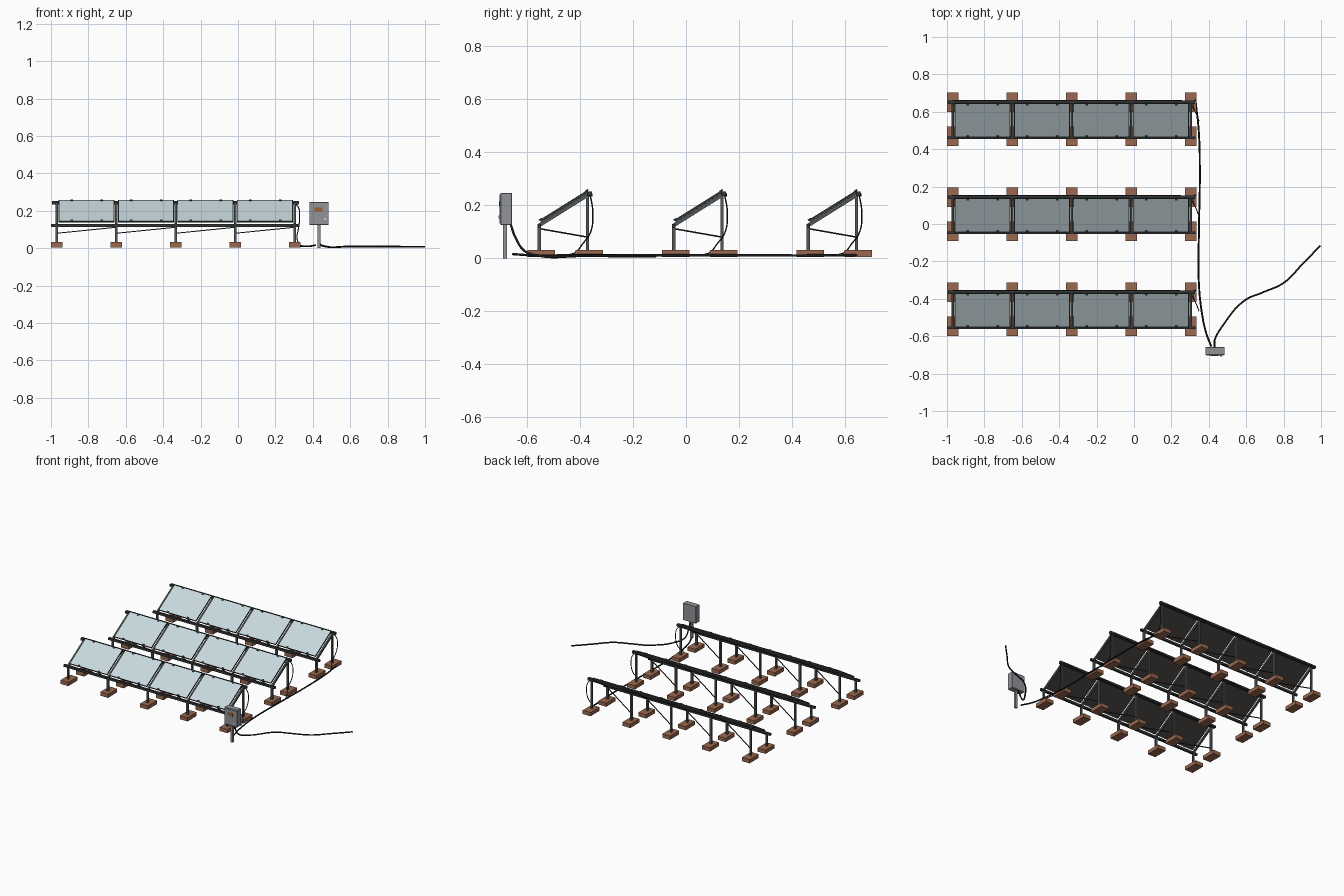
import bpy, bmesh, math
from mathutils import Vector, Matrix

if "Cube" in bpy.data.objects:
    bpy.data.objects.remove(bpy.data.objects["Cube"], do_unlink=True)


def material(name, rgb):
    """Flat material from an sRGB colour in 0-255."""
    col = [(c / 255 / 12.92) if c < 11 else ((c / 255 + 0.055) / 1.055) ** 2.4 for c in rgb] + [1]
    m = bpy.data.materials.new(name)
    m.use_nodes = True
    m.diffuse_color = col
    m.node_tree.nodes["Principled BSDF"].inputs["Base Color"].default_value = col
    return m


GLASS = material("pale glass", (200, 217, 222))
BACK = material("panel backing", (68, 65, 62))
DARK = material("dark frame", (52, 54, 55))
STEEL = material("steel", (84, 87, 88))
CLAY = material("brown footing", (155, 104, 78))
GREY = material("cabinet grey", (145, 148, 153))
BLACK = material("black cable", (28, 28, 29))
ORANGE = material("orange plate", (160, 95, 55))


def finish(bm, name, mats):
    bmesh.ops.recalc_face_normals(bm, faces=bm.faces)
    me = bpy.data.meshes.new(name)
    bm.to_mesh(me)
    bm.free()
    for m in mats:
        me.materials.append(m)
    ob = bpy.data.objects.new(name, me)
    bpy.context.collection.objects.link(ob)
    return ob


def add_box(bm, centre, size, rot=Matrix()):
    mat = Matrix.Translation(centre) @ rot @ Matrix.Diagonal((*size, 1))
    return bmesh.ops.create_cube(bm, size=1, matrix=mat)["verts"]


def add_bar(bm, a, b, w, h):
    """Rectangular bar running from a to b."""
    a, b = Vector(a), Vector(b)
    rot = (b - a).to_track_quat("Y", "Z").to_matrix().to_4x4()
    add_box(bm, (a + b) / 2, (w, (b - a).length, h), rot)


def cable(name, pts, radius):
    cu = bpy.data.curves.new(name, "CURVE")
    cu.dimensions = "3D"
    cu.bevel_depth = radius
    cu.bevel_resolution = 1
    cu.resolution_u = 8
    cu.use_fill_caps = True
    sp = cu.splines.new("BEZIER")
    sp.bezier_points.add(len(pts) - 1)
    for bp, p in zip(sp.bezier_points, pts):
        bp.co = p
        bp.handle_left_type = bp.handle_right_type = "AUTO"
    cu.materials.append(BLACK)
    ob = bpy.data.objects.new(name, cu)
    bpy.context.collection.objects.link(ob)


PITCH = 0.318
COLUMNS = [-0.969 + PITCH * i for i in range(5)]
ROWS = [-0.456, 0.052, 0.56]
FRONT, REAR = -0.098, 0.084
SLOPE = math.atan2(0.118, 0.189)
TILT = Matrix.Rotation(SLOPE, 4, "X")
NORMAL = TILT @ Vector((0, 0, 1))


def on_slope(x, y, c, lift=0):
    """Point above the tilted panel plane of the row centred at y = c."""
    return Vector((x, c + y, 0.139 + (y + 0.098) * math.tan(SLOPE))) + NORMAL * lift


def build_row(c, label):
    # Footings
    bm = bmesh.new()
    for x in COLUMNS:
        for y in (-0.09, 0.09):
            add_box(bm, (x, c + y, 0.0185), (0.062, 0.104, 0.027))
    finish(bm, label + "_footings", [CLAY])

    # Posts and slanted braces
    bm = bmesh.new()
    for i, x in enumerate(COLUMNS):
        add_bar(bm, (x, c + FRONT, 0.03), (x, c + FRONT, 0.125), 0.013, 0.013)
        add_bar(bm, (x, c + REAR, 0.03), (x, c + REAR, 0.24), 0.013, 0.013)
        add_bar(bm, on_slope(x, -0.104, c, -0.012), on_slope(x, 0.09, c, -0.012), 0.012, 0.014)
    finish(bm, label + "_posts_and_rafters", [STEEL])

    bm = bmesh.new()
    for a, b in zip(COLUMNS, COLUMNS[1:]):
        add_bar(bm, (a, c + REAR, 0.08), (b, c + FRONT, 0.112), 0.005, 0.005)
    finish(bm, label + "_braces", [DARK])

    # Long rails
    bm = bmesh.new()
    add_box(bm, (-0.335, c + FRONT, 0.122), (1.33, 0.014, 0.016))
    add_box(bm, (-0.335, c + 0.091, 0.244), (1.32, 0.018, 0.018))
    finish(bm, label + "_rails", [DARK])

    # Panels: glass inset in a dark frame, with a backing below
    bm = bmesh.new()
    y0, y1 = -0.094, 0.086
    length = (y1 - y0) / math.cos(SLOPE)
    for x in COLUMNS[:-1]:
        xc = x + PITCH / 2
        verts = add_box(bm, on_slope(xc, (y0 + y1) / 2, c, 0), (0.298, length, 0.009), TILT)
        faces = {f for v in verts for f in v.link_faces}
        for f in faces:
            f.normal_update()
            f.material_index = 1
        top = max(faces, key=lambda f: f.normal.dot(NORMAL))
        under = min(faces, key=lambda f: f.normal.dot(NORMAL))
        under.material_index = 2
        bmesh.ops.inset_region(bm, faces=[top], thickness=0.005, depth=-0.001)
        top.material_index = 0
    finish(bm, label + "_panels", [GLASS, DARK, BACK])

    # Clips along the panel edges
    bm = bmesh.new()
    for x in COLUMNS[:-1]:
        for dx in (0.08, 0.24):
            for y in (y0 + 0.003, y1 - 0.003):
                add_box(bm, on_slope(x + dx, y, c, 0.004), (0.014, 0.014, 0.006), TILT)
    finish(bm, label + "_clips", [DARK])

    # Wiring along the back and down to the ground
    back = [(x + dx, c + 0.1, z) for x in COLUMNS[:-1] for dx, z in ((0, 0.243), (0.16, 0.236))]
    cable(label + "_back_cable", back + [(0.3, c + 0.098, 0.245)], 0.003)
    cable(label + "_drop_cable", [
        (0.295, c + 0.09, 0.245), (0.322, c + 0.098, 0.22), (0.33, c + 0.104, 0.17),
        (0.322, c + 0.096, 0.1), (0.315, c + 0.066, 0.055), (0.33, c + 0.035, 0.02),
        (0.348, c - 0.01, 0.012)], 0.0028)


for c, label in zip(ROWS, ("front_row", "middle_row", "back_row")):
    build_row(c, label)

# Ground cables
cable("trunk_cable", [
    (0.33, 0.65, 0.012), (0.346, 0.5, 0.011), (0.352, 0.3, 0.011), (0.348, 0, 0.011),
    (0.346, -0.3, 0.011), (0.362, -0.47, 0.011), (0.385, -0.58, 0.011), (0.413, -0.655, 0.016)], 0.005)
cable("outgoing_cable", [
    (0.43, -0.662, 0.128), (0.43, -0.645, 0.08), (0.435, -0.61, 0.028), (0.47, -0.55, 0.009),
    (0.59, -0.41, 0.009), (0.69, -0.365, 0.009), (0.8, -0.315, 0.009), (0.9, -0.215, 0.008),
    (0.997, -0.115, 0.008)], 0.005)

# Control cabinet on its post
bm = bmesh.new()
add_box(bm, (0.433, -0.683, 0.065), (0.015, 0.015, 0.13))
finish(bm, "cabinet_post", [GREY])
bm = bmesh.new()
add_box(bm, (0.433, -0.679, 0.186), (0.104, 0.044, 0.122))
bmesh.ops.bevel(bm, geom=bm.edges[:], offset=0.002, segments=1, affect="EDGES")
finish(bm, "cabinet", [GREY])
bm = bmesh.new()
add_box(bm, (0.433, -0.702, 0.186), (0.092, 0.004, 0.11))
finish(bm, "cabinet_door", [GREY])
bm = bmesh.new()
add_box(bm, (0.43, -0.704, 0.206), (0.042, 0.003, 0.022))
finish(bm, "cabinet_plate", [ORANGE])
bm = bmesh.new()
add_box(bm, (0.465, -0.705, 0.156), (0.01, 0.005, 0.012))
finish(bm, "cabinet_latch", [GLASS])
